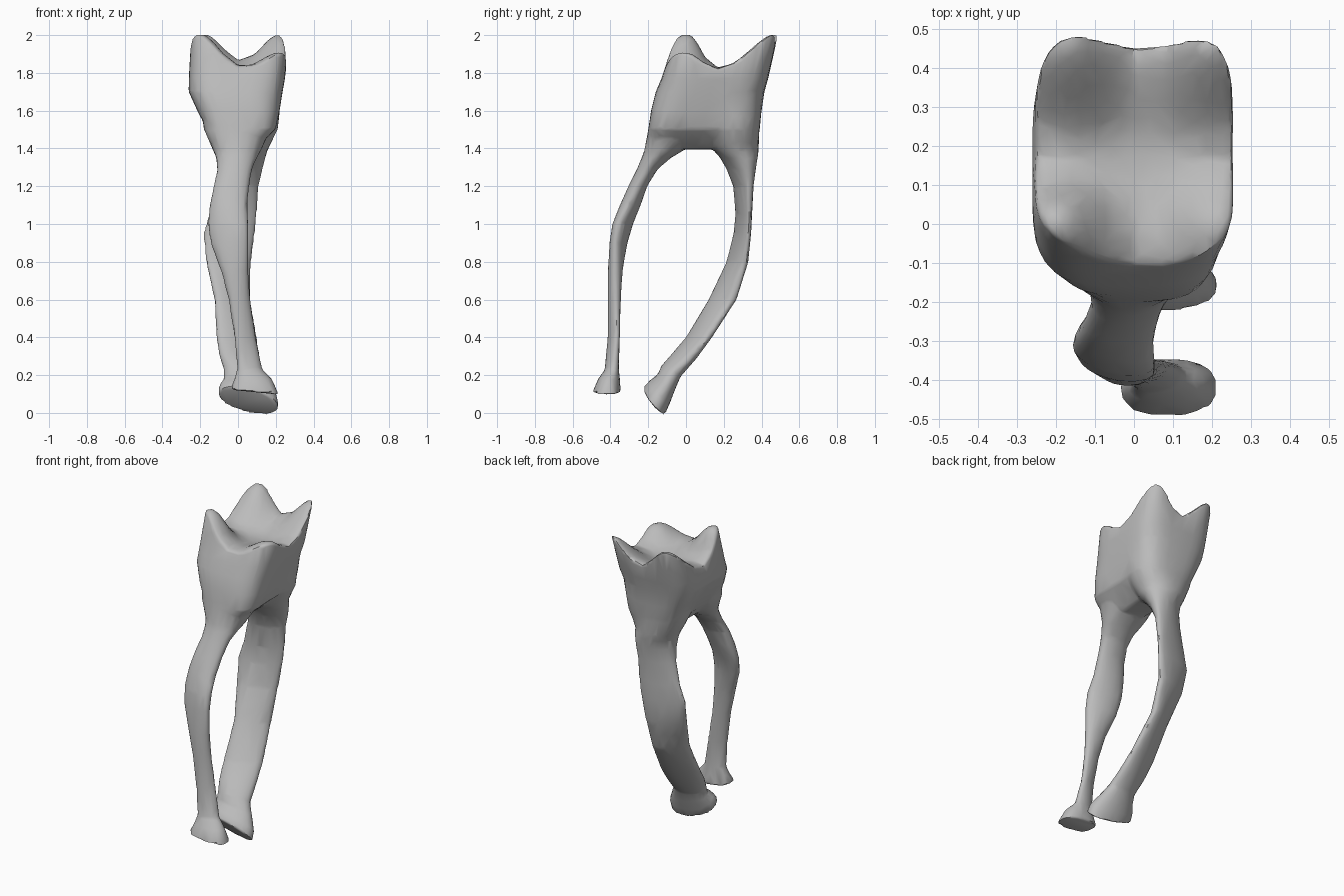
import bpy
import bmesh
import math
from mathutils import Vector

cube = bpy.data.objects.get("Cube")
if cube:
    bpy.data.objects.remove(cube, do_unlink=True)

SIDES = 48


def section(z, x0, x1, y0, y1, power=2.0, waist=0.0, lean=0.0,
            slope_x=0.0, slope_y=0.0):
    """Rounded outline filling an x and y range, optionally pinched,
    leaning diagonally, or tilted."""
    points = []
    for i in range(SIDES):
        angle = math.tau * i / SIDES
        c, s = math.cos(angle), math.sin(angle)
        u = math.copysign(abs(c) ** (2 / power), c)
        v = math.copysign(abs(s) ** (2 / power), s)
        dx = u * (x1 - x0) / 2 * (1 - waist * (1 - v * v))
        dy = (v * math.cos(lean) + u * math.sin(lean)) * (y1 - y0) / 2
        points.append(Vector(((x0 + x1) / 2 + dx, (y0 + y1) / 2 + dy,
                              z + slope_x * dx + slope_y * dy)))
    return points


def loft(bm, rings):
    """Skin a stack of outlines and close both ends."""
    loops = [[bm.verts.new(p) for p in ring] for ring in rings]
    for low, high in zip(loops, loops[1:]):
        for i in range(SIDES):
            j = (i + 1) % SIDES
            bm.faces.new((low[i], low[j], high[j], high[i]))
    for end in (loops[0], loops[-1]):
        middle = bm.verts.new(sum((v.co for v in end), Vector()) / SIDES)
        for i in range(SIDES):
            bm.faces.new((end[i], end[(i + 1) % SIDES], middle))


# Chewing surface: a shallow basin with four corner cusps
CUSPS = [(-.2, -.05, .218), (.22, -.03, .12), (-.18, .42, .218), (.22, .42, .218)]


def chewing_height(x, y):
    return 1.79 + sum(h * math.exp(-((x - cx) ** 2 + (y - cy) ** 2) / .15 ** 2)
                      for cx, cy, h in CUSPS)


bm = bmesh.new()

# Crown walls, pinched and rounded underneath where the roots part
walls = [
    (1.395, -.1, .11, -.1, .26, 2, .3),
    (1.43, -.165, .185, -.19, .36, 2.4, .4),
    (1.5, -.225, .26, -.2, .39, 2.8, .28),
    (1.6, -.26, .265, -.185, .4, 3, .18),
    (1.7, -.285, .26, -.16, .415, 3.2, .09),
    (1.77, -.282, .27, -.13, .435, 3.4, .08),
]
crown = [section(*row) for row in walls]
rim = section(1.85, -.273, .277, -.108, .445, 3.8, .08)
centre = sum(rim, Vector()) / SIDES
for step in range(8):
    ring = [centre.lerp(p, 1 - step / 8) for p in rim]
    for p in ring:
        p.z = chewing_height(p.x, p.y)
        p.y += .3 * max(0, p.z - 1.84)  # cusps lean backward
    crown.append(ring)
loft(bm, crown)

# Front root: wide bulge at mid height, thin shank, flared tip
front_root = [
    (1.58, -.19, .19, -.18, .08, 2.4),
    (1.5, -.18, .17, -.2, .05, 2.4),
    (1.43, -.15, .14, -.213, .02, 2.2),
    (1.385, -.13, .12, -.222, -.02),
    (1.35, -.115, .1, -.235, -.08),
    (1.29, -.11, .075, -.26, -.15),
    (1.2, -.13, .06, -.305, -.205),
    (1.1, -.15, .05, -.35, -.24, 2, 0, -.2),
    (1, -.16, .055, -.39, -.28, 2, 0, -.45),
    (.9, -.145, .055, -.405, -.31, 2, 0, -.4),
    (.75, -.09, .055, -.415, -.335),
    (.6, -.05, .065, -.415, -.345, 2, 0, .3),
    (.4, -.02, .095, -.415, -.35, 2, 0, .6),
    (.23, -.005, .13, -.43, -.355, 2, 0, .3),
    (.18, -.02, .18, -.465, -.35),
    (.11, -.04, .215, -.495, -.345, 2.6, 0, 0, -.1),
]
loft(bm, [section(*row) for row in front_root])

# Back root: broad diagonal blade sweeping forward to a slanted tip
back_root = [
    (1.58, -.19, .22, .1, .39, 2.4),
    (1.5, -.18, .21, .11, .388, 2.4),
    (1.43, -.15, .175, .13, .385, 2.2),
    (1.385, -.13, .155, .15, .385),
    (1.35, -.115, .145, .18, .38, 2, 0, .2),
    (1.29, -.11, .13, .215, .37, 2, 0, .4),
    (1.2, -.12, .11, .25, .358, 2, 0, .6),
    (1.05, -.155, .1, .262, .35, 2, 0, .8),
    (.95, -.185, .09, .252, .345, 2, 0, .8),
    (.8, -.17, .07, .215, .33, 2, 0, .8),
    (.6, -.125, .065, .12, .268, 2, 0, .8),
    (.4, -.115, .1, 0, .138, 2, 0, .7),
    (.3, -.1, .115, -.075, .055, 2, 0, .5, 0, -.2),
    (.22, -.075, .13, -.13, -.03, 2, 0, .3, 0, -.6),
    (.16, -.075, .17, -.15, -.06, 2, 0, .1, -.1, -.9),
    (.11, -.1, .21, -.195, -.085, 2, 0, 0, -.2, -1),
    (.064, -.105, .215, -.227, -.11, 2.2, 0, 0, -.22, -1.1),
]
loft(bm, [section(*row) for row in back_root])

bmesh.ops.recalc_face_normals(bm, faces=bm.faces)
mesh = bpy.data.meshes.new("two_rooted_tooth")
bm.to_mesh(mesh)
bm.free()
tooth = bpy.data.objects.new("two_rooted_tooth", mesh)
bpy.context.scene.collection.objects.link(tooth)

# Fuse crown and roots into one soft, lightly faceted skin
fuse = tooth.modifiers.new("fuse", "REMESH")
fuse.mode = "VOXEL"
fuse.voxel_size = .01
soften = tooth.modifiers.new("soften", "SMOOTH")
soften.factor = .5
soften.iterations = 8
facets = tooth.modifiers.new("facets", "DECIMATE")
facets.ratio = .05
graph = bpy.context.evaluated_depsgraph_get()
skin = bpy.data.meshes.new_from_object(tooth.evaluated_get(graph))
tooth.modifiers.clear()
tooth.data = skin

# Plain grey surface
grey = bpy.data.materials.new("plain_grey")
grey.use_nodes = True
colour = (.5, .5, .5, 1)
grey.diffuse_color = colour
for node in grey.node_tree.nodes:
    if node.type == "BSDF_PRINCIPLED":
        node.inputs["Base Color"].default_value = colour
skin.materials.clear()
skin.materials.append(grey)

for other in bpy.context.selected_objects:
    other.select_set(False)
tooth.select_set(True)
bpy.context.view_layer.objects.active = tooth
bpy.ops.object.shade_smooth_by_angle(angle=math.radians(35))
